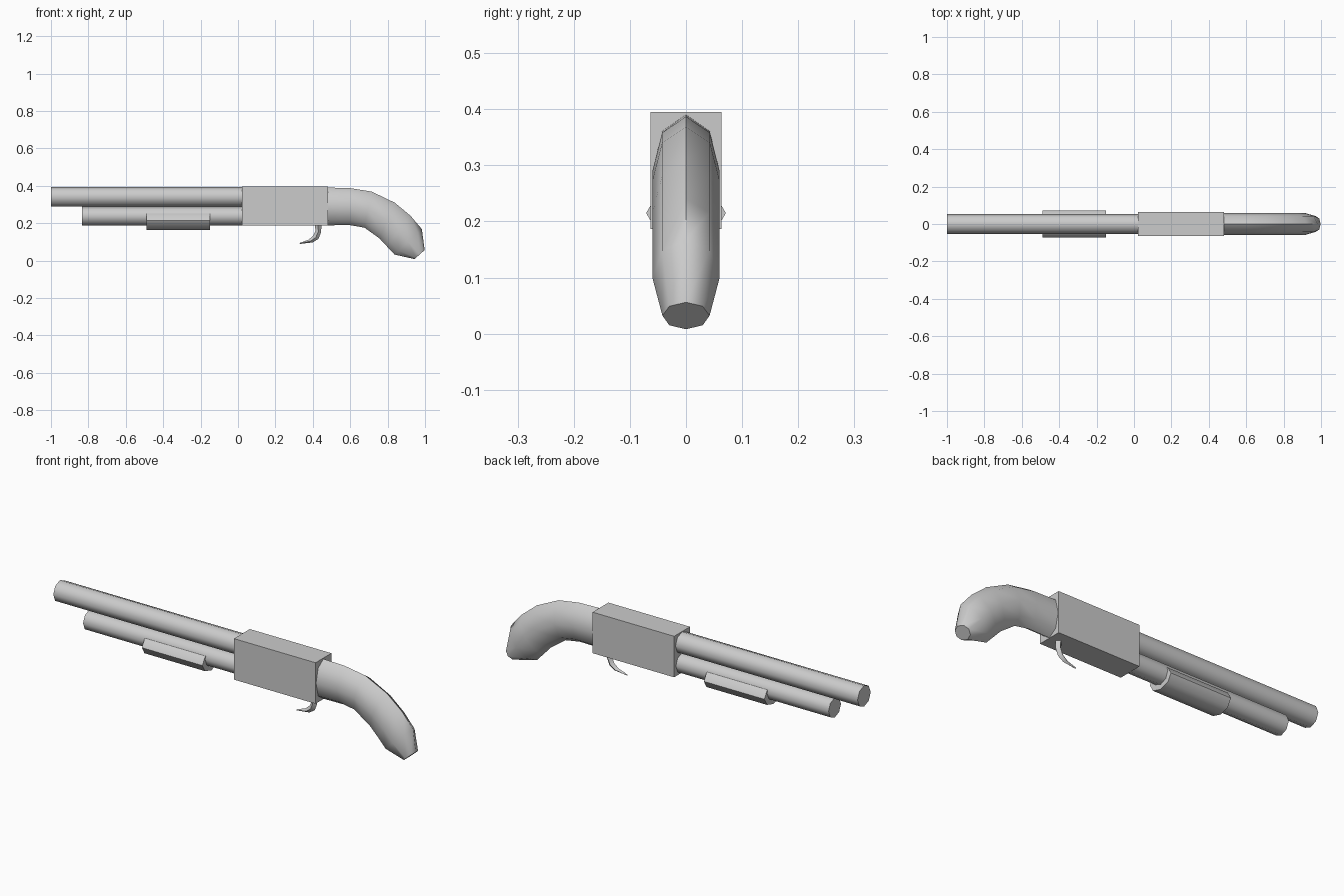
import bpy, math
from mathutils import Vector

if "Cube" in bpy.data.objects:
    bpy.data.objects.remove(bpy.data.objects["Cube"])

SIDES = 8


def loft(name, sections, sides=SIDES, angle=50):
    """Capped tube through (top x, top z, bottom x, bottom z, half width) sections."""
    verts, faces = [], []
    for tx, tz, bx, bz, half in sections:
        top, bottom = Vector((tx, 0, tz)), Vector((bx, 0, bz))
        mid, axis = (top + bottom) / 2, (top - bottom) / 2
        for i in range(sides):
            a = 2 * math.pi * i / sides
            verts.append(mid + axis * math.cos(a) + Vector((0, half * math.sin(a), 0)))
    for r in range(len(sections) - 1):
        for i in range(sides):
            j = (i + 1) % sides
            a, b = r * sides, (r + 1) * sides
            faces.append((a + i, b + i, b + j, a + j))
    faces.append(tuple(range(sides)))
    last = (len(sections) - 1) * sides
    faces.append(tuple(reversed(range(last, last + sides))))
    mesh = bpy.data.meshes.new(name)
    mesh.from_pydata(verts, [], [tuple(reversed(f)) for f in faces])
    obj = bpy.data.objects.new(name, mesh)
    bpy.context.collection.objects.link(obj)
    bpy.ops.object.select_all(action='DESELECT')
    obj.select_set(True)
    bpy.context.view_layer.objects.active = obj
    bpy.ops.object.mode_set(mode='EDIT')
    bpy.ops.mesh.select_all(action='SELECT')
    bpy.ops.mesh.normals_make_consistent(inside=False)
    bpy.ops.object.mode_set(mode='OBJECT')
    bpy.ops.object.shade_smooth_by_angle(angle=math.radians(angle))
    return obj


def tube(name, x0, x1, z, rz, ry):
    return loft(name, [(x, z + rz, x, z - rz, ry) for x in (x0, x1)])


# Barrel, magazine tube and flattened sliding handle
tube("barrel", -1.0, 0.05, 0.341, 0.053, 0.053)
tube("magazine_tube", -0.835, 0.05, 0.238, 0.05, 0.05)
tube("pump_handle", -0.49, -0.15, 0.215, 0.051, 0.071)

# Receiver block
bpy.ops.mesh.primitive_cube_add(size=1, location=(0.251, 0, 0.291))
receiver = bpy.context.object
receiver.name = "receiver"
receiver.scale = (0.458, 0.127, 0.208)

# Curved grip
loft("grip", [
    (0.46, 0.391, 0.46, 0.188, 0.06),
    (0.60, 0.387, 0.596, 0.190, 0.06),
    (0.714, 0.369, 0.676, 0.176, 0.06),
    (0.837, 0.310, 0.757, 0.118, 0.06),
    (0.922, 0.240, 0.795, 0.077, 0.06),
    (0.983, 0.168, 0.837, 0.032, 0.06),
    (0.998, 0.056, 0.944, 0.008, 0.042),
])

# Hooked trigger, tapering to a tip
loft("trigger", [
    (0.408, 0.20, 0.447, 0.20, 0.016),
    (0.415, 0.160, 0.444, 0.150, 0.015),
    (0.402, 0.132, 0.430, 0.116, 0.013),
    (0.378, 0.112, 0.400, 0.097, 0.010),
    (0.328, 0.094, 0.331, 0.089, 0.004),
], sides=4, angle=30)
